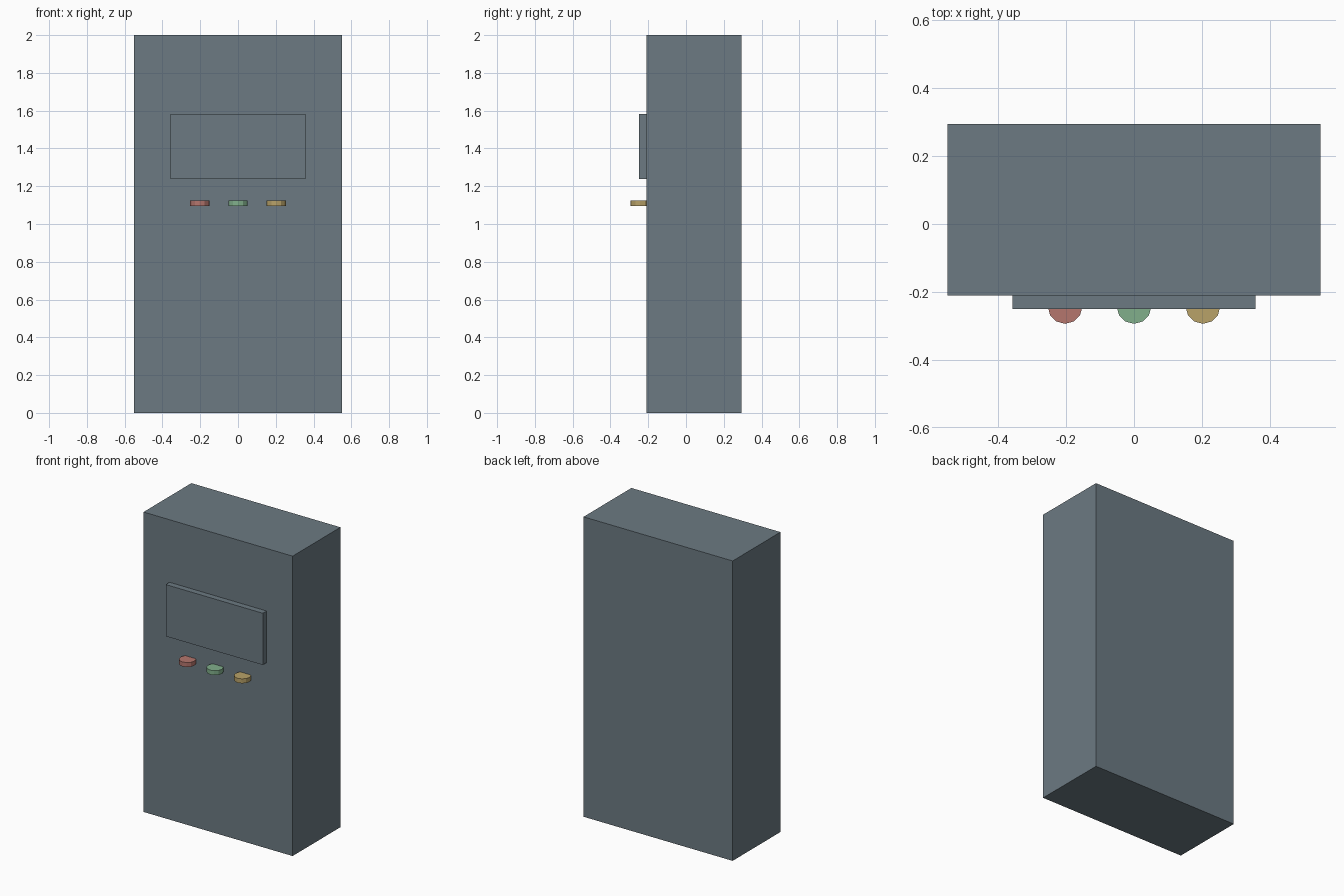
import bpy
import math

if "Cube" in bpy.data.objects:
    bpy.data.objects.remove(bpy.data.objects["Cube"])


def material(name, rgb):
    m = bpy.data.materials.new(name)
    m.diffuse_color = (*rgb, 1.0)
    m.use_nodes = True
    m.node_tree.nodes["Principled BSDF"].inputs["Base Color"].default_value = m.diffuse_color
    return m


def box(name, lo, hi, mat):
    centre = [(a + b) / 2 for a, b in zip(lo, hi)]
    bpy.ops.mesh.primitive_cube_add(size=1, location=centre)
    ob = bpy.context.object
    ob.name = name
    ob.scale = [b - a for a, b in zip(lo, hi)]
    bpy.ops.object.transform_apply(location=False, rotation=False, scale=True)
    ob.data.materials.append(mat)
    return ob


def button(name, x, mat):
    bpy.ops.mesh.primitive_cylinder_add(vertices=12, radius=0.051, depth=0.03,
                                        location=(x, -0.243, 1.11))
    ob = bpy.context.object
    ob.name = name
    ob.data.materials.append(mat)
    return ob


slate = material("slate grey", (0.15, 0.195, 0.225))
red = material("soft red", (0.46, 0.18, 0.155))
green = material("soft green", (0.22, 0.43, 0.26))
amber = material("amber", (0.48, 0.36, 0.14))

# Cabinet body and raised front panel
box("cabinet", (-0.55, -0.21, 0), (0.55, 0.294, 2), slate)
box("front_panel", (-0.358, -0.25, 1.238), (0.358, -0.21, 1.583), slate)

# Row of control buttons
for name, x, mat in (("left_button", -0.203, red),
                     ("middle_button", 0.0, green),
                     ("right_button", 0.203, amber)):
    button(name, x, mat)
